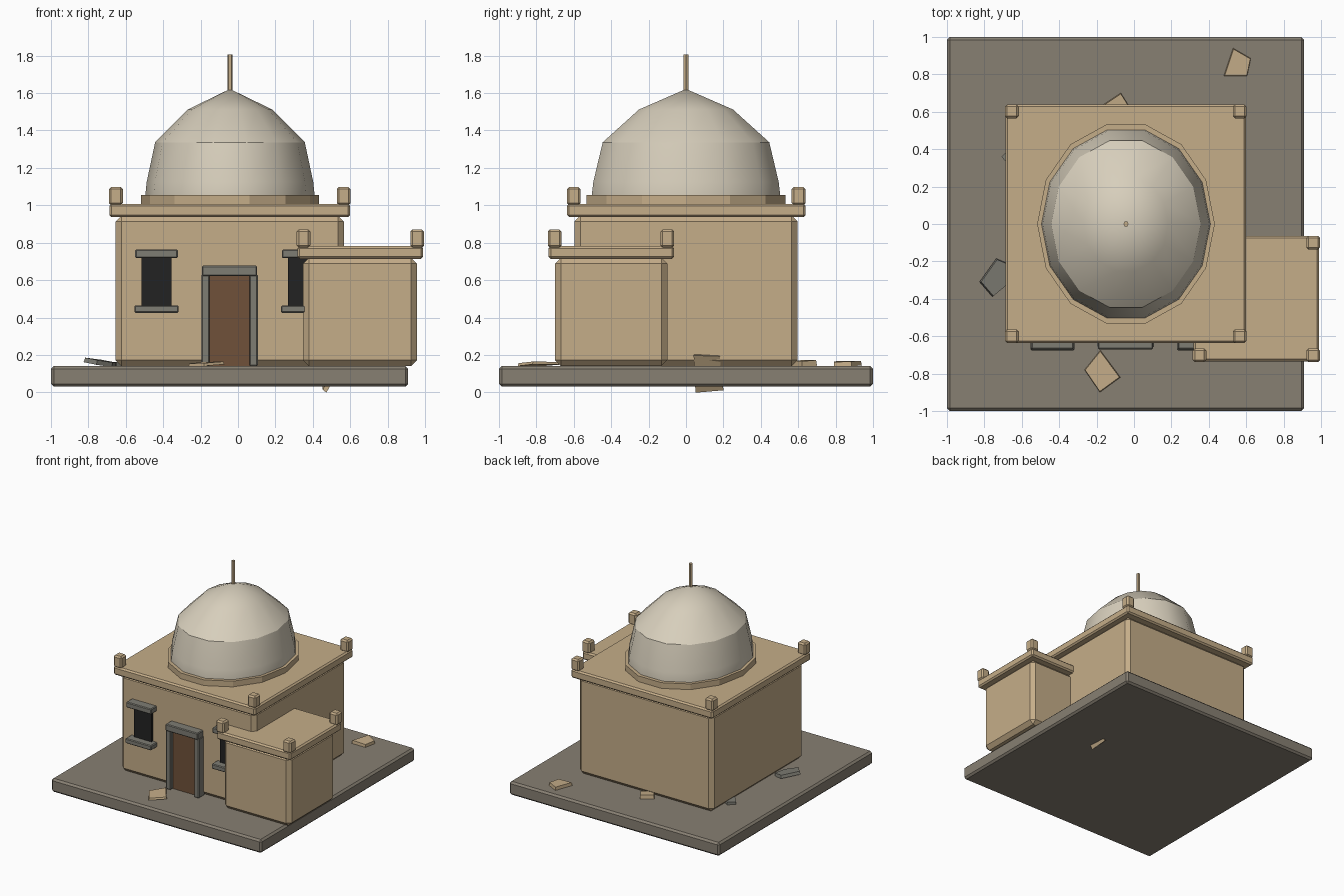
import bpy, bmesh, math
from mathutils import Matrix, Euler

if "Cube" in bpy.data.objects:
    bpy.data.objects.remove(bpy.data.objects["Cube"])


def material(name, rgb):
    m = bpy.data.materials.new(name)
    m.diffuse_color = (*rgb, 1)
    m.use_nodes = True
    m.node_tree.nodes["Principled BSDF"].inputs["Base Color"].default_value = m.diffuse_color
    return m


SAND = material("sandstone", (0.56, 0.42, 0.25))
GROUND = material("ground stone", (0.245, 0.215, 0.17))
TRIM = material("grey trim", (0.21, 0.205, 0.175))
PLASTER = material("pale plaster", (0.68, 0.62, 0.50))
WOOD = material("brown wood", (0.16, 0.083, 0.042))
DARK = material("window dark", (0.016, 0.016, 0.016))


def finish(name, bm, mat):
    bmesh.ops.recalc_face_normals(bm, faces=bm.faces)
    me = bpy.data.meshes.new(name)
    bm.to_mesh(me)
    bm.free()
    me.materials.append(mat)
    ob = bpy.data.objects.new(name, me)
    bpy.context.collection.objects.link(ob)
    return ob


def box(name, xs, ys, zs, mat, bevel=0.0):
    """Box from its ranges, with chamfered edges."""
    bm = bmesh.new()
    size = [b - a for a, b in (xs, ys, zs)]
    mid = [(a + b) / 2 for a, b in (xs, ys, zs)]
    bmesh.ops.create_cube(bm, size=1, matrix=Matrix.Translation(mid) @ Matrix.Diagonal((*size, 1)))
    if bevel:
        bmesh.ops.bevel(bm, geom=bm.edges[:], offset=bevel, segments=1, affect='EDGES')
    return finish(name, bm, mat)


def revolve(name, profile, rx, ry, sides, mat):
    """Elliptical turned shape from (radius factor, z) points."""
    bm = bmesh.new()
    rings = []
    for f, z in profile:
        if f == 0:
            rings.append([bm.verts.new((CX, 0, z))] * sides)
        else:
            rings.append([bm.verts.new((CX + rx * f * math.cos(2 * math.pi * i / sides),
                                        ry * f * math.sin(2 * math.pi * i / sides), z))
                          for i in range(sides)])
    for a, b in zip(rings, rings[1:]):
        for i in range(sides):
            j = (i + 1) % sides
            bm.faces.new(list(dict.fromkeys((a[i], a[j], b[j], b[i]))))
    for ring in (rings[0], rings[-1]):
        if ring[0] is not ring[1]:
            bm.faces.new(ring)
    return finish(name, bm, mat)


def rubble(name, corners, z, thick, mat, tilt=(0, 0), pos=None):
    """Thin broken slab from a plan outline, tilted about its middle."""
    n = len(corners)
    cx, cy = sum(c[0] for c in corners) / n, sum(c[1] for c in corners) / n
    bm = bmesh.new()
    low = [bm.verts.new((x - cx, y - cy, -thick / 2)) for x, y in corners]
    top = [bm.verts.new(((x - cx) * 0.95, (y - cy) * 0.95, thick / 2)) for x, y in corners]
    bm.faces.new(low)
    bm.faces.new(top)
    for i in range(n):
        j = (i + 1) % n
        bm.faces.new((low[i], low[j], top[j], top[i]))
    rot = Euler((tilt[0], tilt[1], 0)).to_matrix().to_4x4()
    bm.transform(Matrix.Translation((cx, cy, z)) @ rot)
    return finish(name, bm, mat)


CX = -0.043

# ground slab
box("ground_slab", (-1, 0.91), (-1, 1), (0.03, 0.14), GROUND, 0.015)

# main hall and side annex
box("main_walls", (-0.655, 0.567), (-0.597, 0.597), (0.14, 0.945), SAND, 0.032)
box("main_cornice", (-0.688, 0.60), (-0.637, 0.64), (0.937, 1.008), SAND, 0.012)
box("annex_walls", (0.348, 0.957), (-0.70, -0.10), (0.14, 0.72), SAND, 0.032)
box("annex_cornice", (0.318, 0.99), (-0.735, -0.063), (0.713, 0.782), SAND, 0.012)


# roof corner posts
def post(name, x, y, z):
    h = 0.037
    box(name, (x - h, x + h), (y - h, y + h), (z, z + 0.098), SAND, 0.012)


for ix, x in enumerate((-0.653, 0.565)):
    for iy, y in enumerate((-0.6, 0.602)):
        post(f"main_post_{ix}{iy}", x, y, 1.0)
for i, (x, y) in enumerate(((0.35, -0.702), (0.958, -0.702), (0.958, -0.1))):
    post(f"annex_post_{i}", x, y, 0.773)

# drum, dome and finial
revolve("dome_drum", [(1, 1.0), (1, 1.055)], 0.475, 0.545, 14, SAND)
dome = revolve("dome", [(1.0, 1.04), (1.0, 1.06), (0.985, 1.125), (0.885, 1.337), (0.5, 1.512), (0, 1.622)],
               0.452, 0.516, 14, PLASTER)
bpy.context.view_layer.objects.active = dome
dome.select_set(True)
bpy.ops.object.shade_smooth_by_angle(angle=math.radians(30))
revolve("finial", [(1, 1.58), (1, 1.805)], 0.014, 0.014, 6, SAND)

# doorway
box("door", (-0.155, 0.065), (-0.625, -0.58), (0.14, 0.625), WOOD)
for i, x in enumerate((-0.174, 0.084)):
    box(f"door_jamb_{i}", (x - 0.022, x + 0.022), (-0.66, -0.58), (0.14, 0.63), TRIM, 0.006)
box("door_lintel", (-0.192, 0.102), (-0.67, -0.58), (0.622, 0.677), TRIM, 0.006)

# front windows
for i, x in enumerate((-0.436, 0.348)):
    box(f"window_{i}", (x - 0.08, x + 0.08), (-0.615, -0.58), (0.455, 0.73), DARK)
    box(f"window_lintel_{i}", (x - 0.114, x + 0.114), (-0.67, -0.58), (0.718, 0.763), TRIM, 0.006)
    box(f"window_sill_{i}", (x - 0.118, x + 0.118), (-0.675, -0.58), (0.425, 0.465), TRIM, 0.006)

# scattered rubble
rubble("rubble_back_right", [(0.53, 0.94), (0.625, 0.885), (0.605, 0.79), (0.48, 0.79)], 0.153, 0.025, SAND, (0.03, 0.03))
rubble("rubble_front", [(-0.18, -0.675), (-0.073, -0.82), (-0.183, -0.90), (-0.265, -0.78)], 0.152, 0.015, SAND, (0.03, -0.06))
rubble("rubble_left", [(-0.735, -0.185), (-0.65, -0.22), (-0.67, -0.32), (-0.755, -0.39), (-0.825, -0.31)], 0.158, 0.025, TRIM, (0.03, 0.17))
rubble("rubble_back", [(-0.16, 0.64), (-0.07, 0.70), (-0.02, 0.62), (-0.11, 0.565)], 0.155, 0.03, SAND, (0.05, 0.05))
rubble("rubble_back_left", [(-0.71, 0.36), (-0.66, 0.41), (-0.58, 0.35), (-0.65, 0.29)], 0.148, 0.03, TRIM, (0, -0.08))
rubble("rubble_buried", [(0.40, 0.05), (0.41, 0.20), (0.62, 0.18), (0.63, 0.04)], 0.106, 0.025, SAND, (0.06, -1.05))
